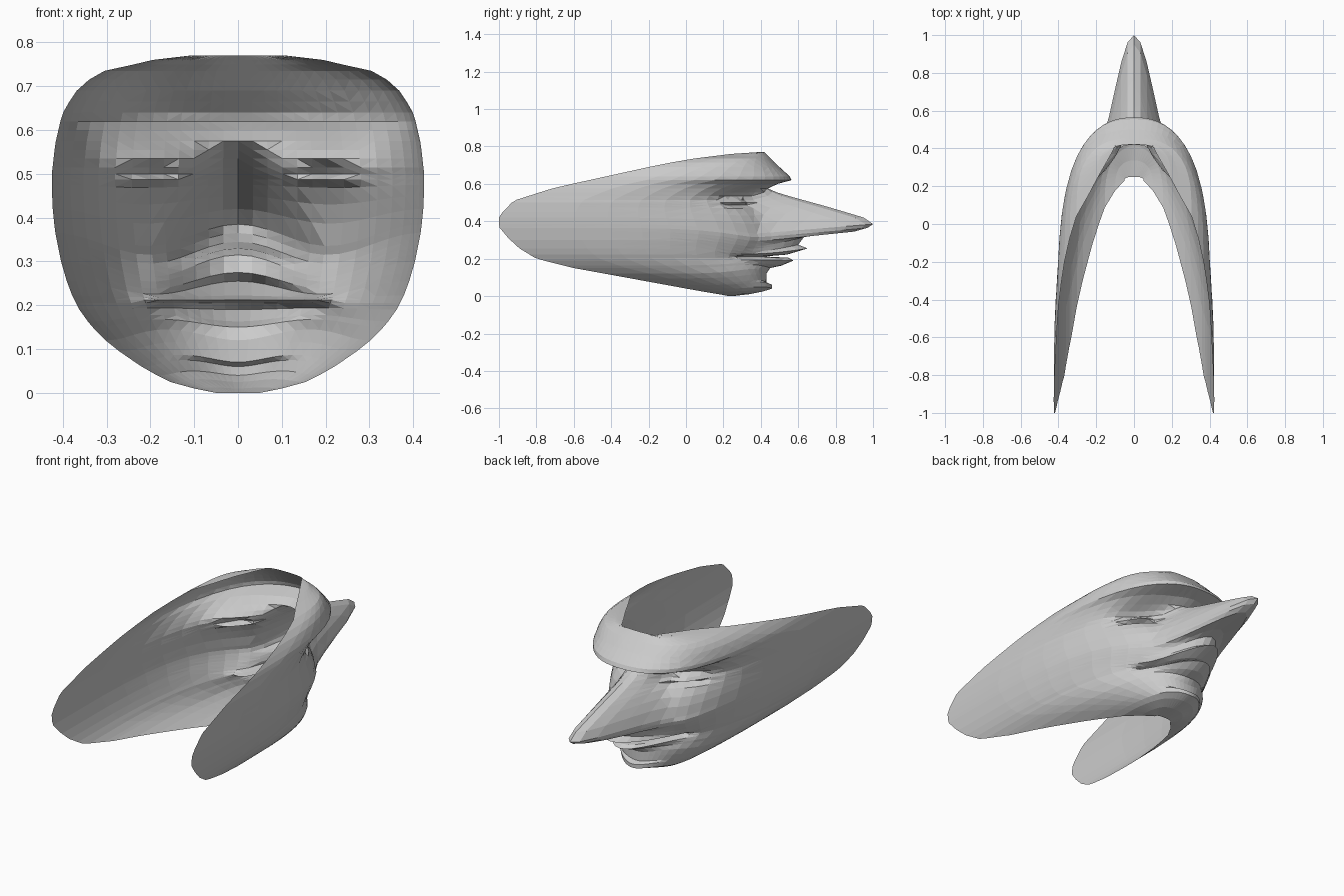
import bpy, bmesh, math


def lerp_table(table, t):
    """Piecewise-linear lookup in [(t, value), ...]."""
    if t <= table[0][0]:
        return table[0][1]
    for (a, va), (b, vb) in zip(table, table[1:]):
        if t <= b:
            return va + (vb - va) * (t - a) / (b - a)
    return table[-1][1]


def blob(x, z, cx, cz, sx, sz):
    """Gaussian spot used for local dents and bulges."""
    return math.exp(-((x - cx) / sx) ** 2 - ((z - cz) / sz) ** 2)


# Outline half-width and rim depth by height
width = [(0, .05), (.01, .10), (.025, .155), (.05, .205), (.09, .265), (.13, .315), (.18, .357),
         (.235, .385), (.30, .404), (.37, .418), (.43, .424), (.50, .425), (.57, .417), (.635, .402),
         (.665, .385), (.69, .368), (.715, .34), (.735, .305), (.75, .237), (.76, .195), (.77, .11)]
rim = [(0, .23), (.01, .17), (.035, .03), (.11, -.38), (.15, -.6), (.20, -.8), (.255, -.89), (.31, -.95),
       (.37, -1), (.43, -1), (.51, -.92), (.58, -.70), (.635, -.45), (.69, -.2), (.73, 0), (.76, .24), (.77, .39)]
# Broad face depth (cheeks, brow, forehead) by height
broad = [(0, .25), (.015, .35), (.04, .42), (.12, .42), (.20, .39), (.25, .40), (.30, .43), (.36, .47),
         (.42, .44), (.47, .40), (.52, .39), (.57, .42), (.60, .47), (.62, .565), (.64, .555), (.69, .50), (.77, .42)]
# Centre-line profile: chin, lips, nose, brow
centre = [(0, .25), (.015, .38), (.04, .46), (.06, .46), (.07, .43), (.12, .43), (.15, .45), (.163, .51),
          (.19, .575), (.205, .55), (.212, .42), (.222, .54), (.255, .65), (.275, .60), (.315, .63),
          (.33, .70), (.345, .90), (.365, .97), (.385, 1.0), (.42, .95), (.48, .75), (.55, .50),
          (.575, .44), (.60, .49), (.62, .565), (.64, .555), (.69, .50), (.77, .42)]
# Half-width of the centre-line relief
relief = [(0, .16), (.12, .18), (.16, .2), (.19, .23), (.255, .23), (.30, .21), (.33, .20), (.385, .20),
          (.43, .175), (.50, .13), (.57, .11), (.62, .13), (.77, .13)]
# How far each row of the mesh sags at mid-cheek: up at the chin, down at the cheeks
sag = [(0, 0), (.06, -.015), (.12, -.025), (.163, -.015), (.20, 0), (.212, 0), (.222, .004), (.255, .03),
       (.31, .05), (.385, .05), (.45, .02), (.487, 0), (.60, 0), (.66, 0)]


def point(u, row):
    """Surface point at width fraction u of the mesh row."""
    z = row - lerp_table(sag, row) * math.sin(math.pi * u) ** 2
    x = u * lerp_table(width, z)
    b, c = lerp_table(broad, row), lerp_table(centre, row)
    r = lerp_table(rim, z)
    y = r + (b - r) * max(0, 1 - u ** 2.5) ** .325
    n = min(1, x / lerp_table(relief, row))
    y += (c - b) * .5 * (1 + math.cos(math.pi * n))
    # eye socket, eyelid and eye slit
    y -= .10 * blob(x, z, .20, .53, .11, .05)
    y += .06 * blob(x, z, .20, .508, .05, .018)
    y -= .05 * blob(x, z, .20, .487, .06, .007)
    # mouth corner
    y -= .08 * blob(x, z, .16, .211, .045, .010)
    return x, y, z


heights = [0, .01, .025, .04, .06, .07, .095, .12, .15, .163, .19, .205, .212, .222, .255, .275,
           .30, .315, .33, .345, .365, .385, .42, .45, .475, .487, .50, .515, .535, .555, .575, .60,
           .62, .64, .665, .69, .715, .735, .75, .76, .77]
columns = [0, .08, .16, .24, .32, .4, .48, .57, .66, .75, .83, .9, .945, .975, .992, 1]

# Half of the open face shell
bm = bmesh.new()
rows = [[bm.verts.new(point(u, h)) for u in columns] for h in heights]
for lo, hi in zip(rows, rows[1:]):
    for i in range(len(columns) - 1):
        bm.faces.new((lo[i + 1], lo[i], hi[i], hi[i + 1]))
bmesh.ops.triangulate(bm, faces=bm.faces[:])
mesh = bpy.data.meshes.new("face_mask")
bm.to_mesh(mesh)
bm.free()
mask = bpy.data.objects.new("face_mask", mesh)
bpy.context.collection.objects.link(mask)

# Other half by mirroring
mirror = mask.modifiers.new("mirror", "MIRROR")
mirror.use_axis[0] = True
mirror.use_clip = True
